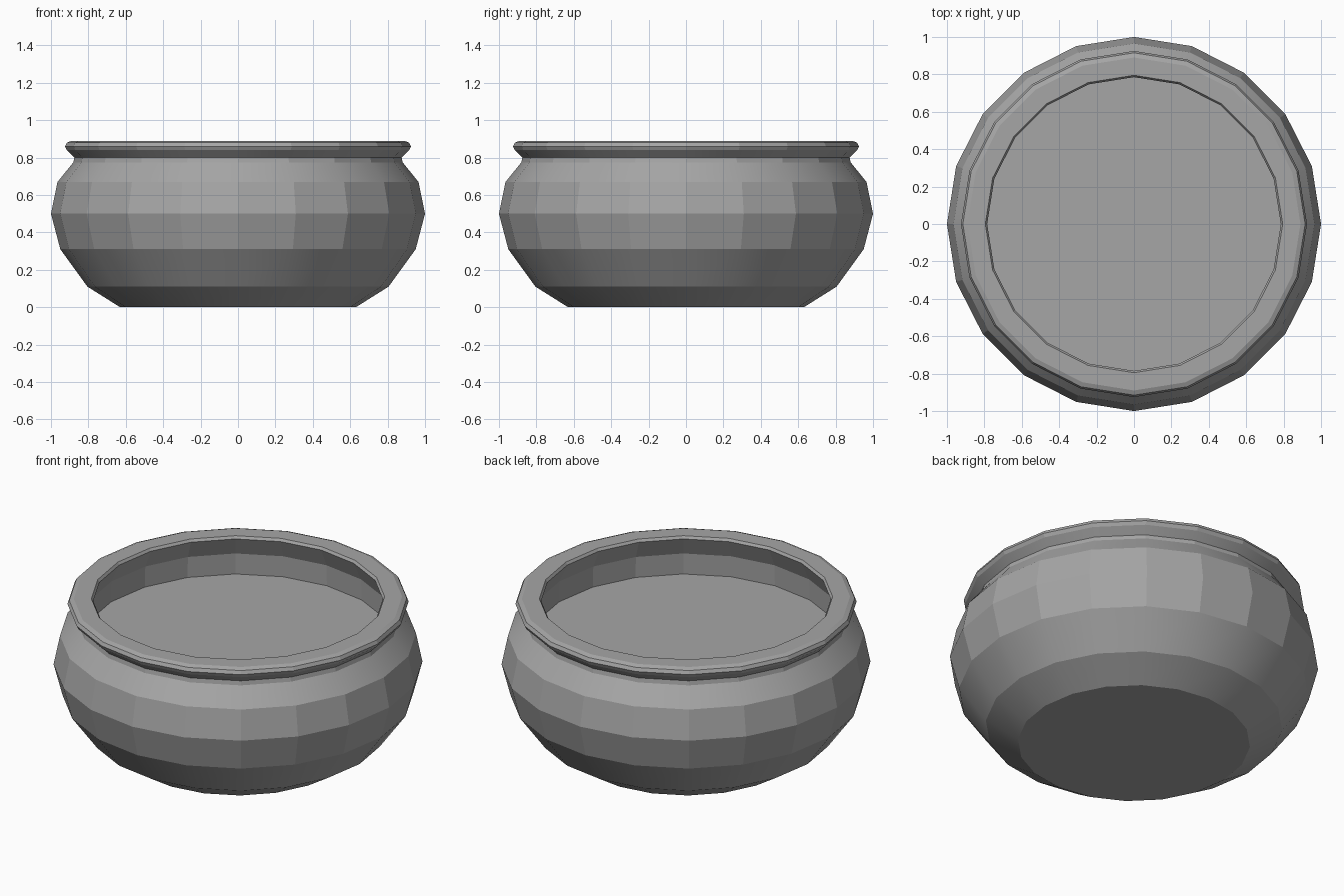
import bpy, bmesh, math

cube = bpy.data.objects.get("Cube")
if cube:
    bpy.data.objects.remove(cube, do_unlink=True)

SIDES = 20

# Single stone grey
grey = bpy.data.materials.new("stone_grey")
grey.use_nodes = True
colour = (0.38, 0.38, 0.38, 1)
grey.diffuse_color = colour
bsdf = next(n for n in grey.node_tree.nodes if n.type == "BSDF_PRINCIPLED")
bsdf.inputs["Base Color"].default_value = colour


def lathe(name, profile, smooth_angle):
    """Turn a radius/height profile, closing both ends with flat discs."""
    bm = bmesh.new()
    rings = []
    for radius, z in profile:
        angles = [math.tau * i / SIDES for i in range(SIDES)]
        rings.append([bm.verts.new((radius * math.cos(a), radius * math.sin(a), z))
                      for a in angles])
    for low, high in zip(rings, rings[1:]):
        for i in range(SIDES):
            j = (i + 1) % SIDES
            bm.faces.new((low[i], low[j], high[j], high[i]))
    bm.faces.new(rings[0][::-1])
    bm.faces.new(rings[-1])
    bmesh.ops.recalc_face_normals(bm, faces=bm.faces)
    mesh = bpy.data.meshes.new(name)
    bm.to_mesh(mesh)
    bm.free()
    mesh.materials.append(grey)
    obj = bpy.data.objects.new(name, mesh)
    bpy.context.collection.objects.link(obj)
    bpy.ops.object.select_all(action="DESELECT")
    obj.select_set(True)
    bpy.context.view_layer.objects.active = obj
    bpy.ops.object.shade_smooth_by_angle(angle=math.radians(smooth_angle))
    return obj


# Rounded outer body from the base up to the neck
body = [(0.63, 0), (0.805, 0.11), (0.95, 0.31), (1.0, 0.5), (0.965, 0.67), (0.88, 0.775)]
# Pinched neck and flared lip
rim = [(0.875, 0.80), (0.915, 0.84), (0.925, 0.86), (0.915, 0.88), (0.89, 0.89)]
# Inner lip, wall and the flat fill level
inside = [(0.795, 0.89), (0.785, 0.875), (0.835, 0.765), (0.84, 0.64)]

lathe("bowl", body + rim + inside, 15)
